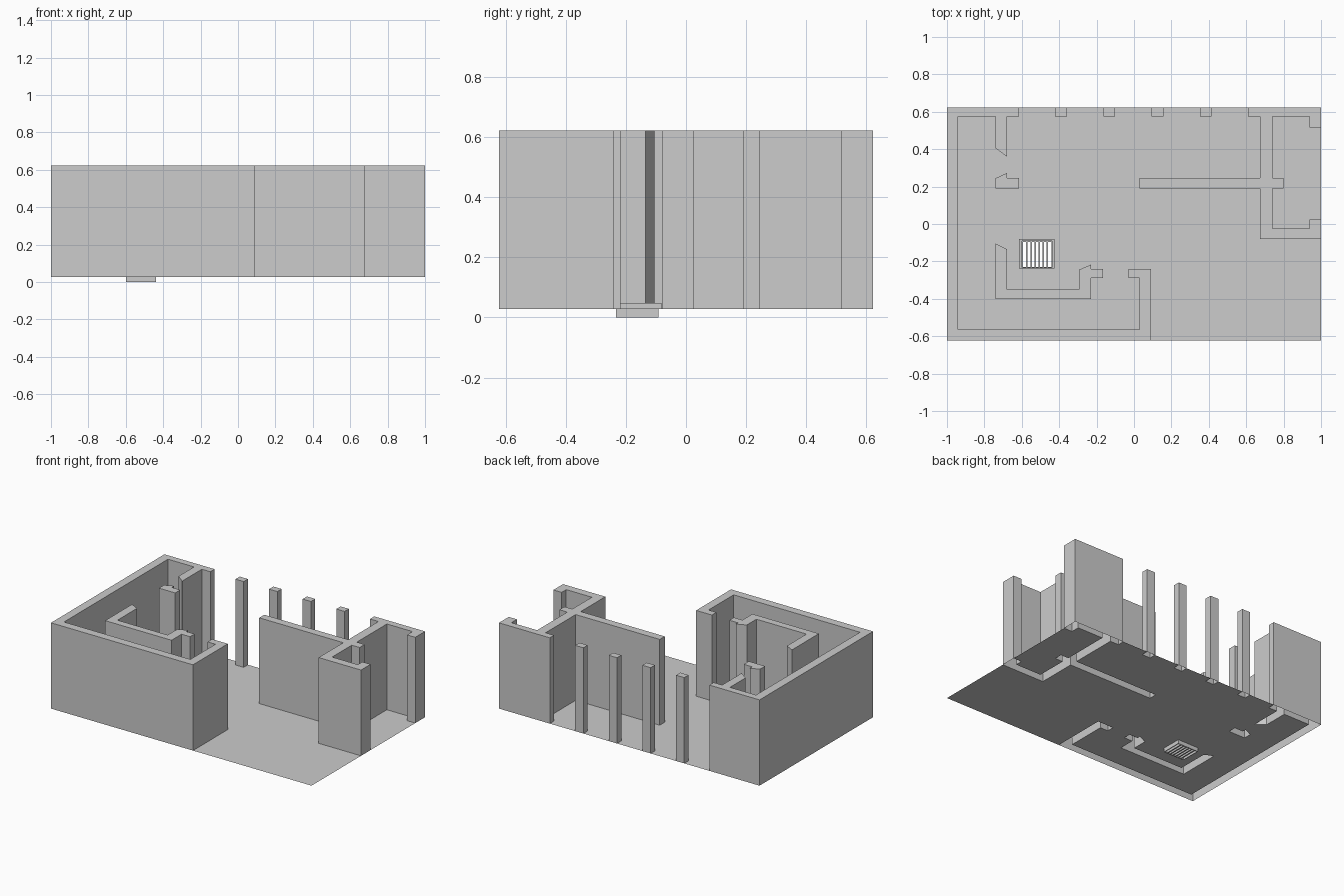
import bpy
import bmesh
from mathutils import Vector
from mathutils.geometry import delaunay_2d_cdt

cube = bpy.data.objects.get("Cube")
if cube:
    bpy.data.objects.remove(cube, do_unlink=True)

FLOOR, TOP, EDGE = 0.027, 0.622, 0.622
IN = 0.575          # inner face of the back wall

grey = bpy.data.materials.new("plain grey")
grey.use_nodes = True
colour = (0.604, 0.604, 0.604, 1)
grey.diffuse_color = colour
for node in grey.node_tree.nodes:
    if node.type == "BSDF_PRINCIPLED":
        node.inputs["Base Color"].default_value = colour


def add_object(name, bm):
    mesh = bpy.data.meshes.new(name)
    bm.to_mesh(mesh)
    bm.free()
    mesh.materials.append(grey)
    obj = bpy.data.objects.new(name, mesh)
    bpy.context.collection.objects.link(obj)
    return obj


def rectangle(left, right, front, back):
    return [(left, front), (right, front), (right, back), (left, back)]


def raise_outline(bm, outline, bottom, top, closed=False):
    """Raise a counterclockwise outline into walls with a cap."""
    low = [bm.verts.new((x, y, bottom)) for x, y in outline]
    high = [bm.verts.new((x, y, top)) for x, y in outline]
    for i in range(len(outline)):
        j = (i + 1) % len(outline)
        bm.faces.new((low[i], low[j], high[j], high[i]))
    bm.faces.new(high)
    if closed:
        bm.faces.new(low[::-1])


def ring(bm, outer, inner, bottom, top):
    """Four bars between an outer and an inner rectangle."""
    l, r, f, b = outer
    il, ir, jf, jb = inner
    for bar in ((l, r, f, jf), (l, r, jb, b), (l, il, jf, jb), (ir, r, jf, jb)):
        raise_outline(bm, rectangle(*bar), bottom, top, closed=True)


# Wall footprints
footprints = {
    "left_outer_wall": [
        (-1, -EDGE), (.09, -EDGE), (.09, -.24), (-.03, -.24), (-.03, -.29),
        (.03, -.29), (.03, -.565), (-.94, -.565), (-.94, IN), (-.74, IN),
        (-.74, .405), (-.68, .36), (-.68, IN), (-.615, IN),
        (-.615, EDGE), (-1, EDGE)],
    "left_inner_wall": [
        (-.74, -.105), (-.74, -.4), (-.23, -.4), (-.23, -.29), (-.165, -.29),
        (-.165, -.24), (-.23, -.24), (-.23, -.217), (-.295, -.245),
        (-.295, -.35), (-.68, -.35), (-.68, -.135)],
    "door_post": [
        (-.74, .19), (-.615, .19), (-.615, .245), (-.68, .245),
        (-.68, .272), (-.74, .245)],
    "right_wall": [
        (.61, EDGE), (.61, IN), (.675, IN), (.675, .245), (.03, .245),
        (.03, .19), (.675, .19), (.675, -.08), (1, -.08), (1, .025),
        (.937, .025), (.937, -.025), (.74, -.025), (.74, .19), (.8, .19),
        (.8, .245), (.74, .245), (.74, IN), (.937, IN), (.937, .515),
        (1, .515), (1, EDGE)],
}

# Evenly spaced pillars along the open back
for i in range(4):
    x = -.422 + i * .258
    footprints[f"back_pillar_{i + 1}"] = rectangle(x, x + .063, IN, EDGE)

for name, outline in footprints.items():
    bm = bmesh.new()
    raise_outline(bm, outline, FLOOR, TOP)
    add_object(name, bm)

# Floor sheet, left open below the hollow walls and at the drain
drain_outer = (-.616, -.424, -.238, -.081)
drain_box = (-.598, -.438, -.233, -.092)
regions = [rectangle(-1, 1, -EDGE, EDGE), *footprints.values(), rectangle(*drain_box)]
points, loops = [], []
for outline in regions:
    loops.append(list(range(len(points), len(points) + len(outline))))
    points += [Vector(p) for p in outline]
verts, _, faces, _, _, sources = delaunay_2d_cdt(points, [], loops, 1, 1e-5)
bm = bmesh.new()
floor_verts = [bm.verts.new((v.x, v.y, FLOOR)) for v in verts]
for face, source in zip(faces, sources):
    if list(source) == [0]:
        bm.faces.new([floor_verts[i] for i in face])
bmesh.ops.delete(bm, geom=[v for v in bm.verts if not v.link_faces], context="VERTS")
add_object("floor", bm)

# Drain rim standing on the floor
bm = bmesh.new()
ring(bm, drain_outer, drain_box, FLOOR, .047)
add_object("drain_rim", bm)

# Drain box hanging below the floor
left, right, front, back = drain_box
wall = .004
inside = (left + wall, right - wall, front + wall, back - wall)
bm = bmesh.new()
ring(bm, drain_box, inside, 0, FLOOR)
add_object("drain_box", bm)

# Drain slats
slats = 6
step = (inside[1] - inside[0]) / (slats + 1)
bm = bmesh.new()
for i in range(slats):
    x = inside[0] + (i + 1) * step
    raise_outline(bm, rectangle(x - wall, x + wall, inside[2], inside[3]),
                  0, FLOOR, closed=True)
add_object("drain_slats", bm)
